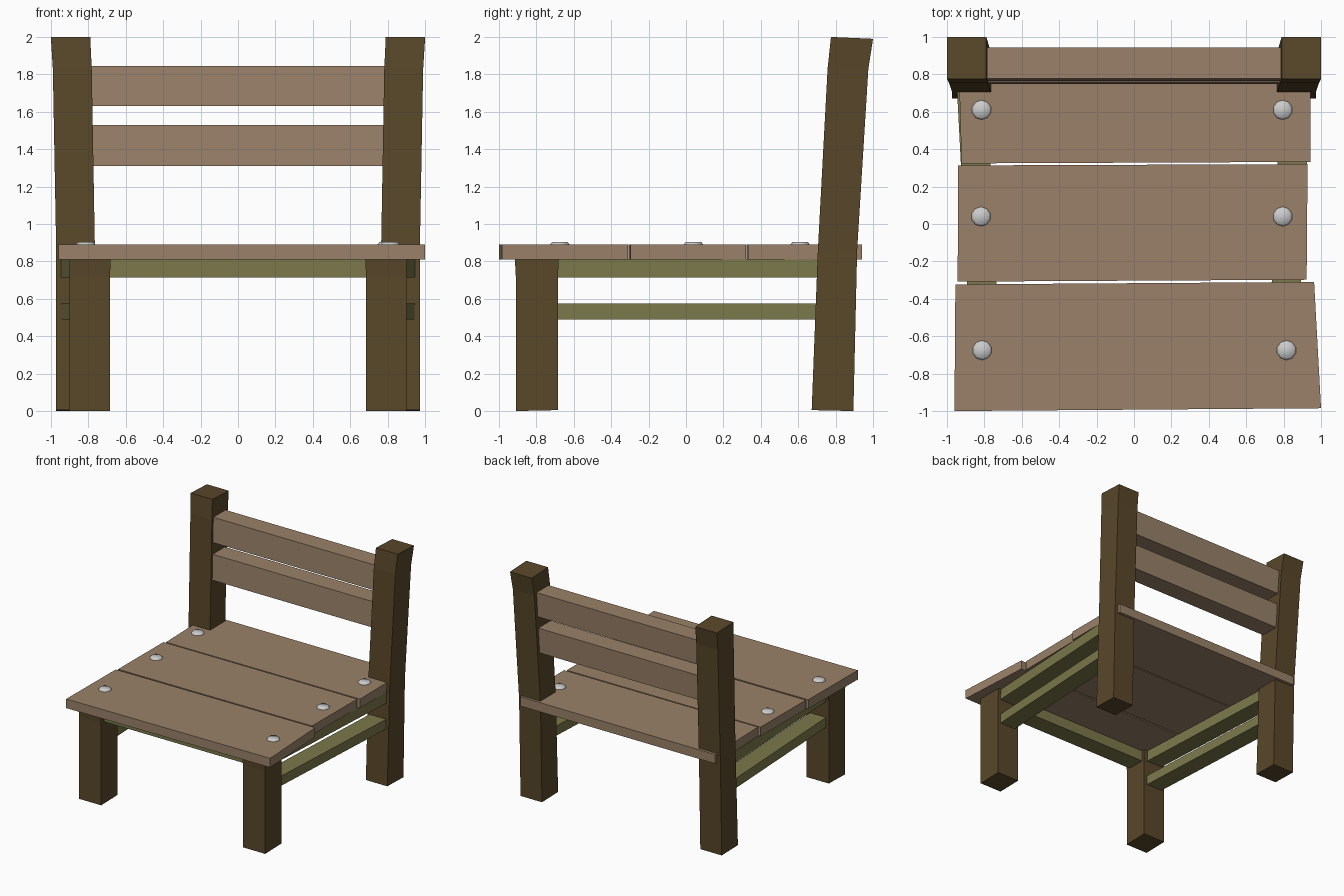
import bpy, bmesh

if "Cube" in bpy.data.objects:
    bpy.data.objects.remove(bpy.data.objects["Cube"])


def material(name, rgb):
    m = bpy.data.materials.new(name)
    m.diffuse_color = (*rgb, 1)
    m.use_nodes = True
    m.node_tree.nodes["Principled BSDF"].inputs["Base Color"].default_value = m.diffuse_color
    return m


DARK = material("dark_wood", (0.10, 0.063, 0.023))
LIGHT = material("light_wood", (0.32, 0.22, 0.14))
GREEN = material("olive_wood", (0.20, 0.19, 0.07))


def loft(name, rings, mat):
    """Closed solid through a list of four-cornered rings."""
    bm = bmesh.new()
    loops = [[bm.verts.new(p) for p in ring] for ring in rings]
    for a, b in zip(loops, loops[1:]):
        for i in range(4):
            j = (i + 1) % 4
            bm.faces.new((a[i], a[j], b[j], b[i]))
    bm.faces.new(loops[0][::-1])
    bm.faces.new(loops[-1])
    bmesh.ops.recalc_face_normals(bm, faces=bm.faces)
    me = bpy.data.meshes.new(name)
    bm.to_mesh(me)
    bm.free()
    me.materials.append(mat)
    ob = bpy.data.objects.new(name, me)
    bpy.context.collection.objects.link(ob)
    return ob


def post(name, side, sections, mat):
    """Leg from sections (z_front, z_back, x_in, x_out, y_front, y_back)."""
    loft(name, [[(side * xi, yf, zf), (side * xo, yf, zf),
                 (side * xo, yb, zb), (side * xi, yb, zb)]
                for zf, zb, xi, xo, yf, yb in sections], mat)


def plank(name, corners, z0, z1, mat):
    """Board with a four-cornered outline seen from above."""
    loft(name, [[(x, y, z) for x, y in corners] for z in (z0, z1)], mat)


for label, s in (("left", -1), ("right", 1)):
    # Legs; the back ones lean and run up to hold the backrest
    post(f"front_leg_{label}", s, [
        (0, 0.005, 0.685, 0.90, -0.91, -0.685),
        (0.72, 0.72, 0.685, 0.90, -0.91, -0.685),
        (0.815, 0.815, 0.68, 0.90, -0.915, -0.68)], DARK)
    post(f"back_leg_{label}", s, [
        (0.005, 0, 0.765, 0.972, 0.672, 0.895),
        (0.86, 0.86, 0.765, 0.972, 0.705, 0.915),
        (1.83, 1.83, 0.782, 0.99, 0.757, 0.975),
        (2.0, 1.99, 0.79, 1.0, 0.775, 1.0)], DARK)
    # Side rails, splayed towards the wider back legs
    for level, z0, z1 in (("upper", 0.715, 0.812), ("lower", 0.49, 0.575)):
        plank(f"{level}_side_rail_{label}",
              [(s * 0.715, -0.75), (s * 0.87, -0.75),
               (s * 0.95, 0.79), (s * 0.79, 0.79)], z0, z1, GREEN)

# Front apron under the seat
plank("front_apron", [(-0.75, -0.87), (0.75, -0.87), (0.75, -0.71), (-0.75, -0.71)],
      0.715, 0.812, GREEN)

# Seat boards, slightly uneven
boards = [
    [(-0.96, -1.0), (1.0, -0.985), (0.963, -0.31), (-0.955, -0.323)],
    [(-0.943, -0.308), (0.923, -0.298), (0.928, 0.32), (-0.94, 0.313)],
    [(-0.922, 0.324), (0.945, 0.332), (0.943, 0.94), (-0.94, 0.94)],
]
for i, c in enumerate(boards):
    plank(f"seat_board_{i + 1}", c, 0.81, 0.89, LIGHT)

# Backrest slats, leaning with the posts
for name, z0, z1, y in (("upper_slat", 1.63, 1.845, 0.765), ("lower_slat", 1.31, 1.53, 0.748)):
    loft(name, [[(-0.82, y + d, z), (0.82, y + d, z),
                 (0.82, y + d + 0.168, z), (-0.82, y + d + 0.168, z)]
                for d, z in ((0, z0), (0.012, z1))], LIGHT)

# Bolt heads
for i, (x, y) in enumerate([(-0.815, 0.61), (0.795, 0.61), (-0.818, 0.04),
                            (0.795, 0.04), (-0.812, -0.675), (0.815, -0.675)]):
    bpy.ops.mesh.primitive_cone_add(vertices=10, radius1=0.062, radius2=0.042,
                                    depth=0.025, location=(x, y, 0.8905))
    bpy.context.object.name = f"bolt_head_{i + 1}"
    bpy.ops.object.shade_smooth()
